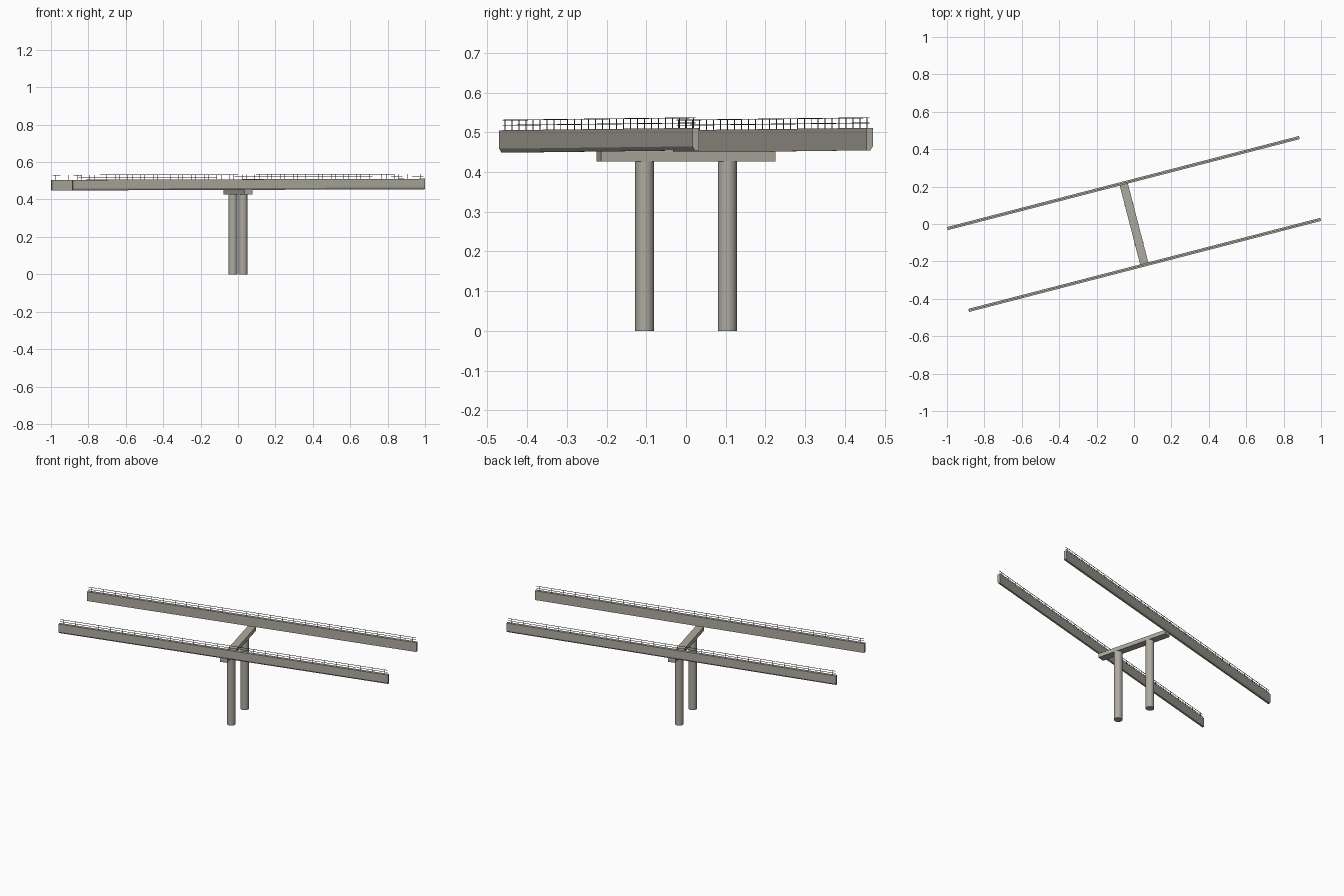
import bpy, bmesh, math
from mathutils import Matrix

if "Cube" in bpy.data.objects:
    bpy.data.objects.remove(bpy.data.objects["Cube"])

SKEW = math.radians(14.5)      # plan rotation of the whole bridge
HALF = 0.972                   # half length of a girder
SLOPE = 0.0031                 # slight rise along the bridge
ROT = Matrix.Rotation(SKEW, 4, 'Z')


def material(name, col):
    m = bpy.data.materials.new(name)
    m.diffuse_color = (*col, 1)
    m.use_nodes = True
    m.node_tree.nodes["Principled BSDF"].inputs["Base Color"].default_value = m.diffuse_color
    return m


concrete = material("concrete", (0.42, 0.40, 0.35))
steel = material("dark_steel", (0.08, 0.10, 0.10))


def finish(bm, name, mat, slope=0.0):
    for v in bm.verts:
        v.co.z += slope * v.co.x
    bmesh.ops.recalc_face_normals(bm, faces=bm.faces)
    bm.transform(ROT)
    me = bpy.data.meshes.new(name)
    bm.to_mesh(me)
    bm.free()
    me.materials.append(mat)
    ob = bpy.data.objects.new(name, me)
    bpy.context.collection.objects.link(ob)
    return ob


def box(bm, size, loc):
    bmesh.ops.create_cube(bm, size=1, matrix=Matrix.Translation(loc) @ Matrix.Diagonal((*size, 1)))


# pier cap
bm = bmesh.new()
box(bm, (0.045, 0.453, 0.025), (0, 0, 0.4395))
finish(bm, "pier_cap", concrete)

for side, tag in ((-1, "front"), (1, "back")):
    # round pier column
    bm = bmesh.new()
    bmesh.ops.create_cone(bm, cap_ends=True, segments=24, radius1=0.024, radius2=0.024,
                          depth=0.428, matrix=Matrix.Translation((0, side * 0.1075, 0.214)))
    col = finish(bm, tag + "_column", concrete)
    bpy.context.view_layer.objects.active = col
    bpy.ops.object.select_all(action='DESELECT')
    col.select_set(True)
    bpy.ops.object.shade_smooth_by_angle(angle=math.radians(30))

    # edge girder: profile with a chamfered outer bottom edge
    profile = [(0.2175, 0.4515), (0.2285, 0.4515), (0.2345, 0.4615),
               (0.2345, 0.5080), (0.2175, 0.5080)]
    bm = bmesh.new()
    face = bm.faces.new([bm.verts.new((-HALF, side * y, z)) for y, z in profile])
    ext = bmesh.ops.extrude_face_region(bm, geom=[face], use_keep_orig=True)
    for v in ext["geom"]:
        if isinstance(v, bmesh.types.BMVert):
            v.co.x = HALF
    finish(bm, tag + "_girder", concrete, SLOPE)

    # railing: two rails and evenly spaced posts
    bm = bmesh.new()
    y = side * 0.226
    for z in (0.5205, 0.5335):
        box(bm, (2 * HALF - 0.01, 0.002, 0.002), (0, y, z))
    n = 28
    for i in range(n):
        x = (i / (n - 1) - 0.5) * 2 * (HALF - 0.025)
        box(bm, (0.002, 0.002, 0.027), (x, y, 0.5205))
    finish(bm, tag + "_railing", steel, SLOPE)
